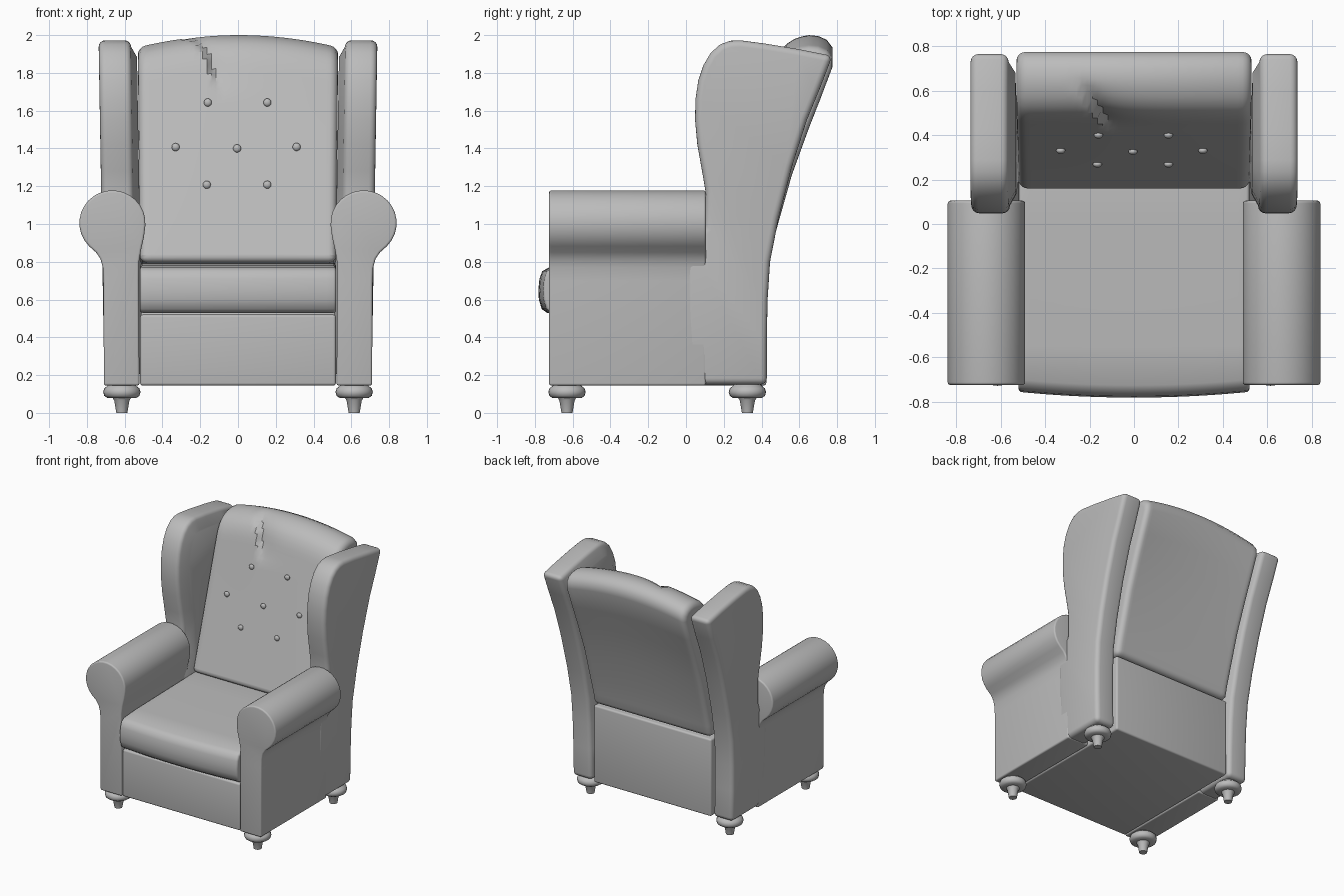
import bpy, bmesh, math
from mathutils import Vector

cube = bpy.data.objects.get("Cube")
if cube:
    bpy.data.objects.remove(cube)

# One upholstery colour for everything
grey = bpy.data.materials.new("warm grey fabric")
grey.use_nodes = True
COLOUR = (0.5, 0.5, 0.5, 1)
grey.diffuse_color = COLOUR
grey.node_tree.nodes["Principled BSDF"].inputs["Base Color"].default_value = COLOUR


def finish(name, bm, mirror=False, angle=42):
    """Turn a bmesh into a smooth-shaded object, optionally mirrored in x."""
    bmesh.ops.recalc_face_normals(bm, faces=bm.faces)
    mesh = bpy.data.meshes.new(name)
    bm.to_mesh(mesh)
    bm.free()
    mesh.materials.append(grey)
    obj = bpy.data.objects.new(name, mesh)
    bpy.context.collection.objects.link(obj)
    bpy.ops.object.select_all(action='DESELECT')
    obj.select_set(True)
    bpy.context.view_layer.objects.active = obj
    bpy.ops.object.shade_smooth_by_angle(angle=math.radians(angle))
    if mirror:
        obj.modifiers.new("mirror", 'MIRROR')
    return obj


def sweep(profile, stations, place, bevel):
    """Sweep a closed profile through stations, cap it and round sharp edges."""
    bm = bmesh.new()
    rings = [[bm.verts.new(place(s, a, b)) for a, b in profile] for s in stations]
    n = len(profile)
    for r0, r1 in zip(rings, rings[1:]):
        for i in range(n):
            j = (i + 1) % n
            bm.faces.new((r0[i], r0[j], r1[j], r1[i]))
    bm.faces.new(rings[0])
    bm.faces.new(rings[-1])
    bmesh.ops.recalc_face_normals(bm, faces=bm.faces)
    sharp = [e for e in bm.edges if e.calc_face_angle(0) > math.radians(40)]
    bmesh.ops.bevel(bm, geom=sharp, offset=bevel, segments=4, profile=0.5,
                    affect='EDGES', clamp_overlap=False)
    return bm


def along_x(s, a, b):
    return (s, a, b)


def along_y(s, a, b):
    return (a, s, b)


def slices(half, margin, count):
    inner = half - margin
    return [-half] + [-inner + 2 * inner * i / count for i in range(count + 1)] + [half]


# Seat base with the raised lower back panel
base = [(-0.72, 0.145), (-0.72, 0.52), (0.15, 0.52), (0.15, 0.76), (0.425, 0.76), (0.425, 0.145)]
finish("seat_base", sweep(base, [-0.518, 0.518], along_x, 0.014))

# Seat cushion, bulging towards the front centre
cushion = [(-0.71, 0.53), (-0.738, 0.55), (-0.753, 0.60), (-0.756, 0.65), (-0.75, 0.71),
           (-0.735, 0.75), (-0.70, 0.77), (-0.55, 0.78), (0.0, 0.79), (0.3, 0.795), (0.3, 0.53)]
bm = sweep(cushion, slices(0.52, 0.05, 12), along_x, 0.015)
for v in bm.verts:
    if v.co.y < -0.6:
        v.co.y -= 0.026 * (1 - (v.co.x / 0.52) ** 2)
finish("seat_cushion", bm)


# Backrest: leaning, crowned, with a diagonal fold near the top
def front_y(z):
    return 0.15 + 0.3 * (z - 0.80)


STEPS = 26
back = [(front_y(z), z) for z in (0.80 + 1.04 * i / STEPS for i in range(STEPS + 1))]
back += [(0.478, 1.88), (0.50, 1.92), (0.53, 1.955), (0.57, 1.98), (0.61, 1.993), (0.65, 2.0),
         (0.70, 1.995), (0.745, 1.975), (0.775, 1.935), (0.775, 1.88), (0.71, 1.70),
         (0.65, 1.54), (0.56, 1.28), (0.49, 1.02), (0.45, 0.87), (0.43, 0.77)]
bm = sweep(back, slices(0.52, 0.06, 40), along_x, 0.04)
for v in bm.verts:
    x, y, z = v.co
    height = max(0, (z - 0.8) / 1.2)
    past_fold = x + 0.1 + 0.75 * (y - 0.41)
    if past_fold > 0 and z > 1.68 and y < 0.68 and y < front_y(z) + 0.2:
        depth = 0.045 * min(1, (z - 1.68) / 0.15) * math.exp(-past_fold / 0.09)
        if y > 0.56:
            depth *= (0.68 - y) / 0.12
        v.co += Vector((0, 0.85, -0.4)) * depth
    v.co.z -= 0.065 * height * (x / 0.52) ** 2
    v.co.x *= 1 + 0.02 * height
finish("backrest", bm)

# Upholstery buttons
for i, (x, z) in enumerate([(-0.16, 1.645), (0.155, 1.645), (-0.33, 1.415), (0.31, 1.415),
                            (-0.005, 1.40), (-0.165, 1.21), (0.155, 1.21)]):
    bm = bmesh.new()
    bmesh.ops.create_uvsphere(bm, u_segments=16, v_segments=10, radius=0.021)
    button = finish(f"button_{i + 1}", bm)
    button.location = (x, front_y(z) - 0.004, z - 0.02 * (x / 0.52) ** 2)
    button.scale.y = 0.7

# Wings: side profile running down the back of each side panel, padded inside
wing = [(0.0, 0.15), (0.0, 0.88), (0.10, 0.98), (0.102, 1.18), (0.085, 1.28), (0.06, 1.42),
        (0.048, 1.55), (0.05, 1.66), (0.065, 1.76), (0.092, 1.84), (0.13, 1.905), (0.18, 1.95),
        (0.235, 1.97), (0.29, 1.972), (0.42, 1.955), (0.60, 1.925), (0.775, 1.89),
        (0.71, 1.72), (0.64, 1.55), (0.56, 1.30), (0.49, 1.03), (0.445, 0.80),
        (0.432, 0.60), (0.428, 0.40), (0.428, 0.15)]
bm = sweep(wing, [0.535, 0.707], along_x, 0.034)
bm.normal_update()
inner_side = max((f for f in bm.faces if f.normal.x < -0.9), key=lambda f: f.calc_area())
bmesh.ops.inset_individual(bm, faces=[inner_side], thickness=0.055, depth=0.03)
for v in bm.verts:
    v.co.x += 0.017 * (v.co.z - 0.14)
finish("wings", bm, mirror=True)

# Arms: post and round roll in one cross-section
arm = [(0.522, 0.145), (0.525, 0.70), (0.524, 0.80), (0.512, 0.87), (0.498, 0.93)]
for i in range(19):
    t = math.radians(185 - i * 230 / 18)
    arm.append((0.665 + 0.175 * math.cos(t), 1.005 + 0.173 * math.sin(t)))
arm += [(0.752, 0.85), (0.728, 0.815), (0.716, 0.77), (0.712, 0.70), (0.71, 0.145)]
finish("arms", sweep(arm, [-0.725, 0.105], along_y, 0.012), mirror=True)

# Turned feet
foot = [(0, 0), (0.029, 0), (0.04, 0.065), (0.048, 0.078), (0.078, 0.08), (0.093, 0.09),
        (0.099, 0.11), (0.093, 0.13), (0.08, 0.14), (0.07, 0.15), (0, 0.15)]
for name, y in (("front_feet", -0.63), ("back_feet", 0.325)):
    bm = bmesh.new()
    verts = [bm.verts.new((r, 0, z)) for r, z in foot]
    edges = [bm.edges.new(pair) for pair in zip(verts, verts[1:])]
    bmesh.ops.spin(bm, geom=verts + edges, cent=(0, 0, 0), axis=(0, 0, 1),
                   angle=math.tau, steps=24, use_merge=True)
    bmesh.ops.remove_doubles(bm, verts=bm.verts, dist=0.0005)
    bmesh.ops.translate(bm, verts=bm.verts, vec=(0.615, y, 0))
    finish(name, bm, mirror=True)
